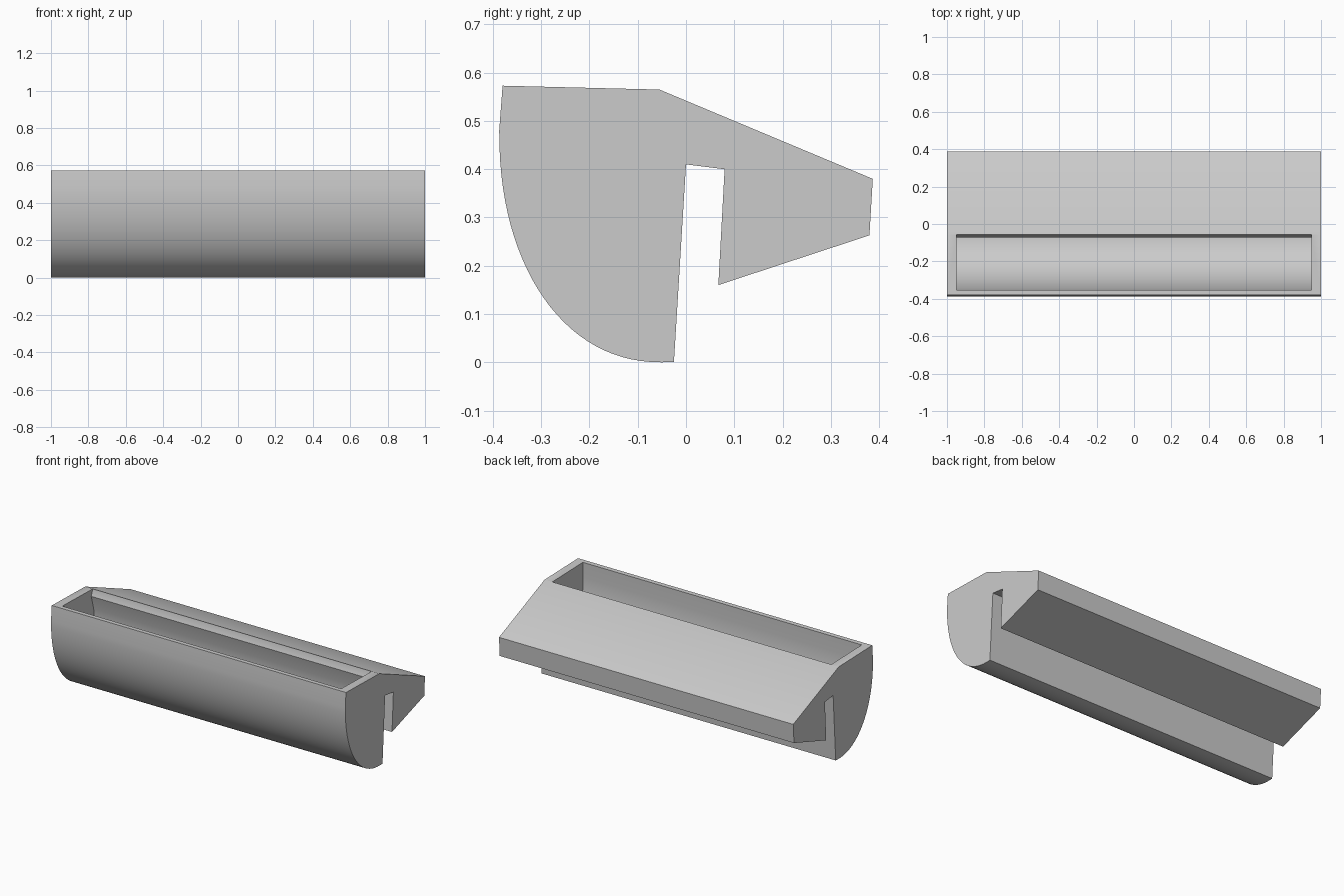
import bpy
import bmesh
import math

cube = bpy.data.objects.get("Cube")
if cube:
    bpy.data.objects.remove(cube, do_unlink=True)

grey = bpy.data.materials.new("plain grey")
grey.use_nodes = True
grey.diffuse_color = (0.6, 0.6, 0.6, 1)
grey.node_tree.nodes["Principled BSDF"].inputs["Base Color"].default_value = grey.diffuse_color


def belly(a, b, steps=28, power=2.15):
    """Rounded quarter profile from the front down to the underside."""
    pts = []
    for i in range(steps + 1):
        t = math.pi / 2 * i / steps
        y = -0.05 - a * math.cos(t) ** (2 / power) if i < steps else -0.05
        pts.append((y, 0.48 - b * math.sin(t) ** (2 / power)))
    return pts


def extrude_profile(name, profile, half_length):
    """Solid made by sweeping a (y, z) profile along x."""
    bm = bmesh.new()
    face = bm.faces.new([bm.verts.new((-half_length, y, z)) for y, z in profile])
    swept = bmesh.ops.extrude_face_region(bm, geom=[face])["geom"]
    verts = [v for v in swept if isinstance(v, bmesh.types.BMVert)]
    bmesh.ops.translate(bm, verts=verts, vec=(2 * half_length, 0, 0))
    bmesh.ops.recalc_face_normals(bm, faces=bm.faces)
    mesh = bpy.data.meshes.new(name)
    bm.to_mesh(mesh)
    bm.free()
    mesh.materials.append(grey)
    obj = bpy.data.objects.new(name, mesh)
    bpy.context.collection.objects.link(obj)
    return obj


# Body: rounded front, hanging slot and wedge-shaped rear
body = extrude_profile("trough_body", [(-0.38, 0.573)] + belly(0.337, 0.48) + [
    (-0.025, 0.001), (0, 0.41), (0.08, 0.40), (0.067, 0.16),
    (0.38, 0.263), (0.387, 0.38), (-0.055, 0.565)], 1)

# Hollow: thin front wall, rounded floor, undercut back with a bevelled lip
hollow = extrude_profile("trough_hollow", [(-0.352, 0.65), (-0.352, 0.573)]
                         + belly(0.305, 0.445) + [
    (-0.04, 0.38), (-0.047, 0.44), (-0.071, 0.525),
    (-0.056, 0.564), (-0.056, 0.65)], 0.948)
hollow.hide_render = True
hollow.hide_set(True)

cut = body.modifiers.new("hollow", "BOOLEAN")
cut.operation = "DIFFERENCE"
cut.solver = "EXACT"
cut.object = hollow

bpy.ops.object.select_all(action="DESELECT")
body.select_set(True)
bpy.context.view_layer.objects.active = body
bpy.ops.object.modifier_apply(modifier=cut.name)
bpy.data.objects.remove(hollow, do_unlink=True)
bpy.ops.object.shade_smooth_by_angle(angle=math.radians(25))
